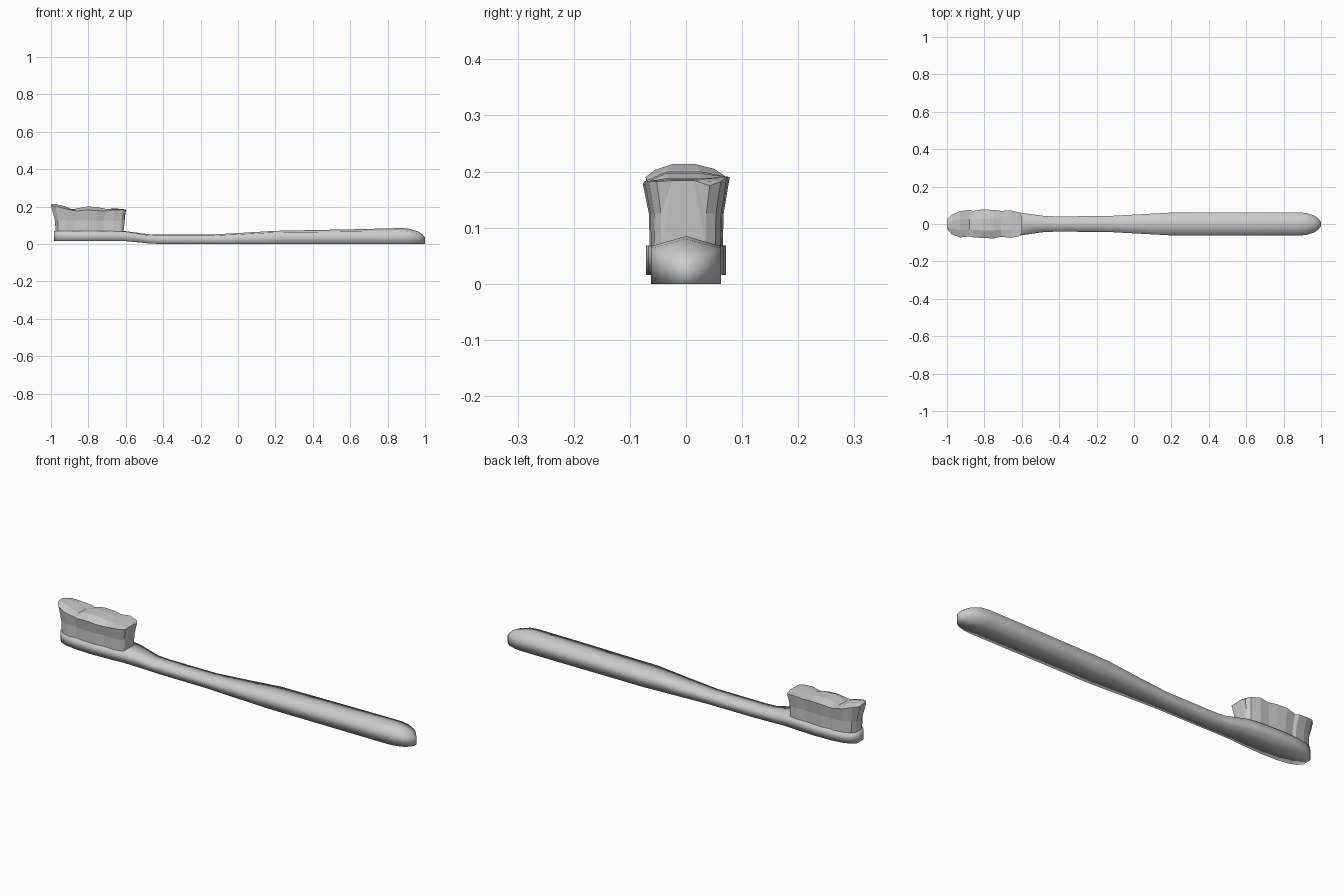
import bpy, bmesh


def make_object(name, bm, smooth):
    bmesh.ops.recalc_face_normals(bm, faces=bm.faces)
    mesh = bpy.data.meshes.new(name)
    bm.to_mesh(mesh)
    bm.free()
    for p in mesh.polygons:
        p.use_smooth = smooth
    obj = bpy.data.objects.new(name, mesh)
    bpy.context.collection.objects.link(obj)
    return obj


def loft(bm, rings):
    """Bridge closed rings of points and cap both ends."""
    rows = [[bm.verts.new(p) for p in ring] for ring in rings]
    n = len(rows[0])
    for a, b in zip(rows, rows[1:]):
        for i in range(n):
            j = (i + 1) % n
            bm.faces.new((a[i], a[j], b[j], b[i]))
    bm.faces.new(rows[0])
    bm.faces.new(rows[-1])


# Brush body: x, half width, bottom z, shoulder z, ridge z
body = [
    (-0.985, 0.025, 0.016, 0.068, 0.068), (-0.965, 0.045, 0.016, 0.068, 0.068),
    (-0.93, 0.059, 0.016, 0.068, 0.068), (-0.87, 0.068, 0.016, 0.068, 0.068),
    (-0.78, 0.071, 0.016, 0.068, 0.068), (-0.68, 0.067, 0.016, 0.068, 0.068),
    (-0.60, 0.060, 0.015, 0.066, 0.068), (-0.48, 0.043, 0.003, 0.046, 0.052),
    (-0.42, 0.041, 0.0, 0.044, 0.050), (-0.15, 0.042, 0.0, 0.044, 0.050),
    (0.0, 0.050, 0.0, 0.051, 0.058), (0.20, 0.061, 0.0, 0.062, 0.070),
    (0.65, 0.062, 0.0, 0.066, 0.079), (0.88, 0.062, 0.0, 0.067, 0.085),
    (0.92, 0.059, 0.0, 0.064, 0.080), (0.965, 0.045, 0.0, 0.055, 0.066),
    (0.985, 0.030, 0.0, 0.045, 0.052), (1.0, 0.010, 0.0, 0.032, 0.036),
]
bm = bmesh.new()
loft(bm, [[(x, -w, zb), (x, w, zb), (x, w, zs), (x, 0, zt), (x, -w, zs)]
          for x, w, zb, zs, zt in body])
make_object("handle", bm, True)

# Bristles: x at base, x at top, front y, back y, front z, middle z, back z
tufts = [
    (-0.975, -1.0, -0.025, 0.025, 0.205, 0.212, 0.208),
    (-0.962, -0.975, -0.055, 0.050, 0.203, 0.213, 0.205),
    (-0.92, -0.93, -0.072, 0.068, 0.190, 0.203, 0.193),
    (-0.87, -0.88, -0.066, 0.076, 0.178, 0.182, 0.185),
    (-0.855, -0.86, -0.071, 0.070, 0.176, 0.190, 0.182),
    (-0.81, -0.81, -0.075, 0.078, 0.182, 0.200, 0.190),
    (-0.76, -0.75, -0.077, 0.075, 0.178, 0.197, 0.190),
    (-0.72, -0.71, -0.068, 0.070, 0.175, 0.188, 0.185),
    (-0.67, -0.66, -0.074, 0.073, 0.182, 0.188, 0.190),
    (-0.625, -0.615, -0.066, 0.062, 0.183, 0.186, 0.182),
    (-0.612, -0.60, -0.052, 0.042, 0.182, 0.184, 0.175),
]
bm = bmesh.new()
rings = []
for xb, xt, y0, y1, z0, zc, z1 in tufts:
    xm = xb * 0.85 + xt * 0.15
    m, k = 0.125, 0.84
    rings.append([(xb, y0 * k, 0.064), (xb, y1 * k, 0.064),
                  (xm, y1 * 0.86, m), (xt, y1, z1),
                  (xt, y1 * 0.35, zc), (xt, y0 * 0.45, zc),
                  (xt, y0, z0), (xm, y0 * 0.86, m)])
loft(bm, rings)
bmesh.ops.triangulate(bm, faces=[f for f in bm.faces if len(f.verts) > 4])
make_object("bristles", bm, False)
